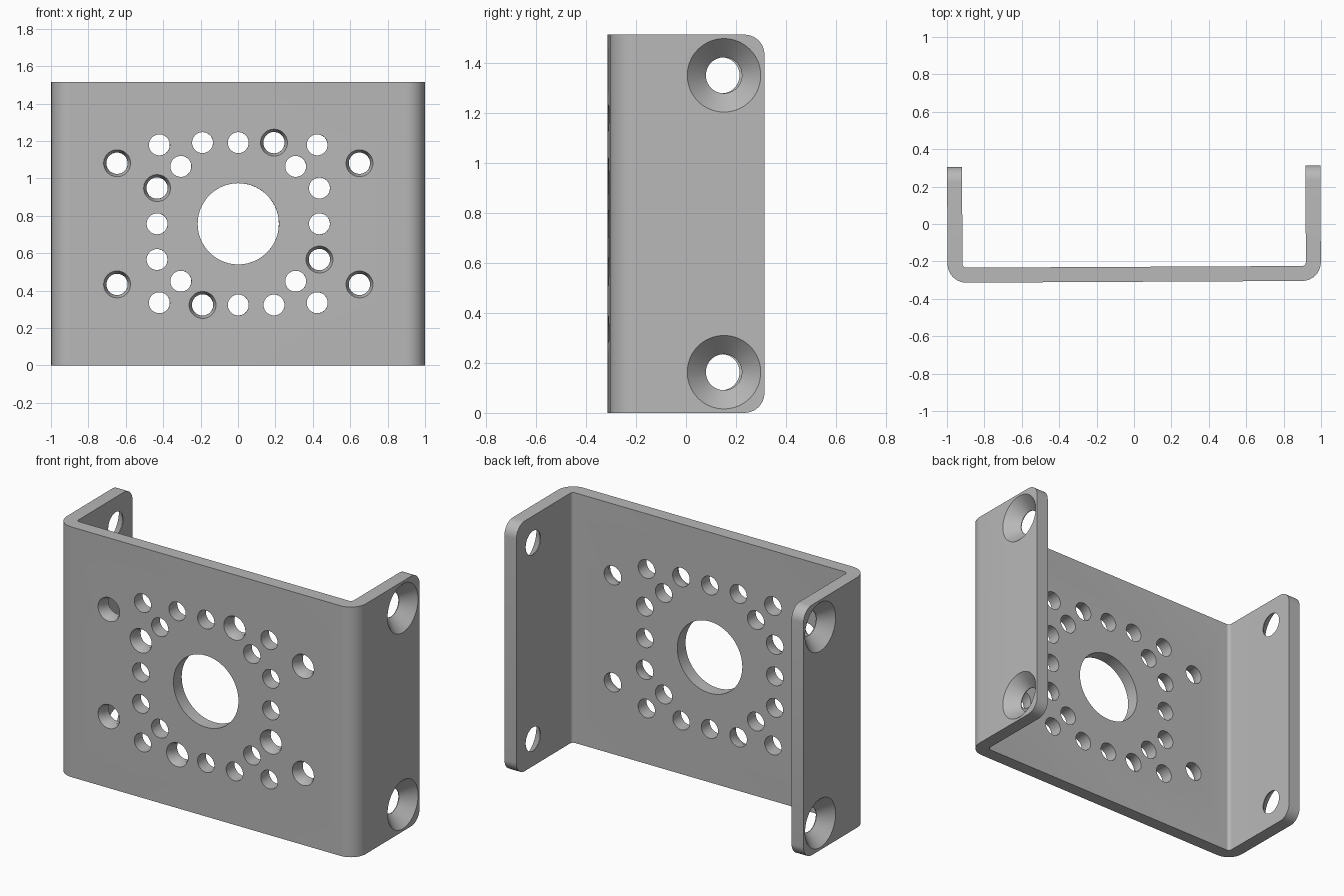
import bpy, bmesh
from math import cos, sin, pi
from mathutils import Matrix, Vector

if "Cube" in bpy.data.objects:
    bpy.data.objects.remove(bpy.data.objects["Cube"], do_unlink=True)

HALF_X, HALF_Y, HEIGHT = 0.998, 0.309, 1.514
THICK, BEND, CORNER = 0.08, 0.1, 0.08
MID = HEIGHT / 2

steel = bpy.data.materials.new("grey steel")
steel.use_nodes = True
grey = (0.48, 0.48, 0.48, 1)
steel.diffuse_color = grey
steel.node_tree.nodes["Principled BSDF"].inputs["Base Color"].default_value = grey


def to_object(bm, name):
    mesh = bpy.data.meshes.new(name)
    bmesh.ops.recalc_face_normals(bm, faces=bm.faces)
    bm.to_mesh(mesh)
    bm.free()
    mesh.materials.append(steel)
    obj = bpy.data.objects.new(name, mesh)
    bpy.context.collection.objects.link(obj)
    return obj


def bend(inset, radius, steps=10):
    """Half of the channel outline, from the right flange tip round to the web."""
    x, y = HALF_X - inset, -HALF_Y + inset
    arc = [(x - radius + radius * cos(a), y + radius - radius * sin(a))
           for a in (i * pi / 2 / steps for i in range(steps + 1))]
    return [(x, HALF_Y)] + arc


def drill(bm, origin, axis, profile, segments=40):
    """Add a closed turned cutter; profile is (radius, depth along axis)."""
    turn = Vector((0, 0, 1)).rotation_difference(Vector(axis)).to_matrix().to_4x4()
    place = Matrix.Translation(origin) @ turn
    rings = [[bm.verts.new(place @ Vector((r * cos(a), r * sin(a), d)))
              for a in (2 * pi * i / segments for i in range(segments))]
             for r, d in profile]
    for low, high in zip(rings, rings[1:]):
        for i in range(segments):
            j = (i + 1) % segments
            bm.faces.new((low[i], low[j], high[j], high[i]))
    bm.faces.new(rings[0][::-1])
    bm.faces.new(rings[-1])


# Bent channel: outline extruded upwards
outer, inner = bend(0, BEND), bend(THICK, BEND - THICK)
outline = outer + [(-x, y) for x, y in reversed(outer)]
outline += [(-x, y) for x, y in inner] + inner[::-1]
bm = bmesh.new()
base = bm.faces.new([bm.verts.new((x, y, 0)) for x, y in outline])
raised = bmesh.ops.extrude_face_region(bm, geom=[base])["geom"]
bmesh.ops.translate(bm, vec=(0, 0, HEIGHT),
                    verts=[g for g in raised if isinstance(g, bmesh.types.BMVert)])

# Rounded flange tips
tips = [e for e in bm.edges
        if all(v.co.y > HALF_Y - 0.001 for v in e.verts)
        and abs(e.verts[0].co.z - e.verts[1].co.z) < 0.001]
bmesh.ops.bevel(bm, geom=tips, offset=CORNER, segments=10, profile=0.5, affect='EDGES')
bracket = to_object(bm, "bracket")

# Hole pattern in the web, mirrored about its centre
cuts = bmesh.new()
FRONT = -HALF_Y
A, B, C, D = 0.191, 0.434, 0.307, 0.422
holes = {(sx * x, sz * z) for sx in (1, -1) for sz in (1, -1)
         for x, z in ((0, B), (A, B), (D, D), (C, C), (B, A), (B, 0), (0.648, 0.324))}
sunk = {(A, B), (-A, -B), (-B, A), (B, -A)}
for x, z in sorted(holes):
    if (x, z) in sunk or abs(x) > 0.6:
        profile = [(0.072, -0.05), (0.072, 0), (0.057, 0.035), (0.057, 0.15)]
    else:
        profile = [(0.056, -0.05), (0.056, 0.15)]
    drill(cuts, (x, FRONT, MID + z), (0, 1, 0), profile)
drill(cuts, (0, FRONT, MID), (0, 1, 0), [(0.217, -0.05), (0.217, 0.15)], 80)

# Countersunk screw holes in both flanges
for side in (1, -1):
    for z in (-0.594, 0.594):
        drill(cuts, (side * HALF_X, 0.147, MID + z), (-side, 0, 0),
              [(0.147, -0.05), (0.147, 0), (0.072, 0.076), (0.072, 0.15)], 64)
cutter = to_object(cuts, "hole_cutter")
cutter.hide_render = True

mod = bracket.modifiers.new("holes", 'BOOLEAN')
mod.operation, mod.solver, mod.object = 'DIFFERENCE', 'EXACT', cutter
bpy.ops.object.select_all(action='DESELECT')
bracket.select_set(True)
bpy.context.view_layer.objects.active = bracket
bpy.ops.object.modifier_apply(modifier=mod.name)
bpy.data.objects.remove(cutter, do_unlink=True)

bpy.ops.object.shade_smooth_by_angle(angle=0.5)
# The bracket sits very slightly turned
bracket.rotation_euler.z = 0.005
